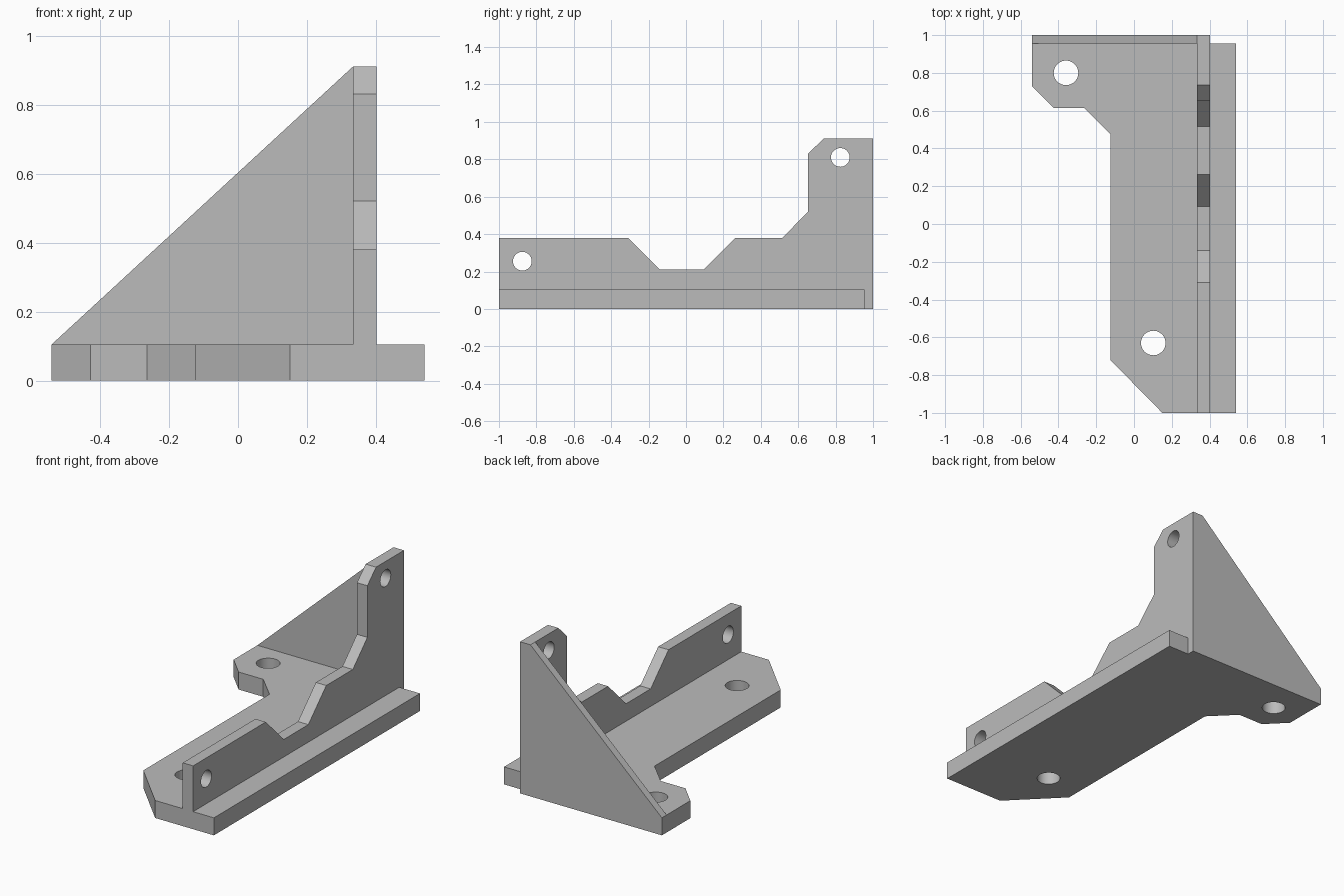
import bpy
import bmesh
from mathutils import Matrix, Vector

cube = bpy.data.objects.get("Cube")
if cube:
    bpy.data.objects.remove(cube, do_unlink=True)

grey = bpy.data.materials.new("plain grey")
grey.use_nodes = True
COLOUR = (0.5, 0.5, 0.5, 1)
grey.diffuse_color = COLOUR
grey.node_tree.nodes["Principled BSDF"].inputs["Base Color"].default_value = COLOUR

THICK = 0.105                    # base plate thickness
WALL_IN, WALL_OUT = 0.333, 0.402
GUSSET_Y = 0.955
TOP = 0.91


def add_object(name, bm):
    bmesh.ops.recalc_face_normals(bm, faces=bm.faces)
    mesh = bpy.data.meshes.new(name)
    bm.to_mesh(mesh)
    bm.free()
    mesh.materials.append(grey)
    obj = bpy.data.objects.new(name, mesh)
    bpy.context.collection.objects.link(obj)
    return obj


def plate(name, outline, offset):
    """Extrude a closed 3D outline along an offset."""
    bm = bmesh.new()
    face = bm.faces.new([bm.verts.new(p) for p in outline])
    new = bmesh.ops.extrude_face_region(bm, geom=[face])["geom"]
    verts = [v for v in new if isinstance(v, bmesh.types.BMVert)]
    bmesh.ops.translate(bm, verts=verts, vec=offset)
    return add_object(name, bm)


def combine(obj, other, operation):
    mod = obj.modifiers.new(operation.lower(), "BOOLEAN")
    mod.operation = operation
    mod.solver = "EXACT"
    mod.object = other
    bpy.context.view_layer.objects.active = obj
    bpy.ops.object.modifier_apply(modifier=mod.name)
    bpy.data.objects.remove(other, do_unlink=True)


def drill(obj, centre, axis, radius):
    bm = bmesh.new()
    turn = Vector((0, 0, 1)).rotation_difference(Vector(axis)).to_matrix().to_4x4()
    bmesh.ops.create_cone(bm, cap_ends=True, segments=48, radius1=radius,
                          radius2=radius, depth=0.3,
                          matrix=Matrix.Translation(centre) @ turn)
    cutter = add_object("hole_cutter", bm)
    cutter.hide_render = True
    combine(obj, cutter, "DIFFERENCE")


# Base plate, with a mounting ear at the back and a chamfered front corner
base_xy = [(-0.54, 1), (-0.54, 0.73), (-0.427, 0.615), (-0.263, 0.615),
           (-0.125, 0.477), (-0.125, -0.72), (0.15, -1), (0.54, -1),
           (0.54, GUSSET_Y), (WALL_OUT, GUSSET_Y), (WALL_OUT, 1)]
bracket = plate("bracket", [(x, y, 0) for x, y in base_xy], (0, 0, THICK))

# Upright wall with a notched top edge
wall_yz = [(-1, 0), (1, 0), (1, TOP), (0.735, TOP), (0.653, 0.83),
           (0.653, 0.52), (0.515, 0.38), (0.263, 0.38), (0.093, 0.21),
           (-0.14, 0.21), (-0.31, 0.38), (-1, 0.38)]
wall = plate("upright_wall", [(WALL_IN, y, z) for y, z in wall_yz],
             (WALL_OUT - WALL_IN, 0, 0))
combine(bracket, wall, "UNION")

# Triangular gusset closing the back
gusset_xz = [(-0.54, 0), (WALL_OUT, 0), (WALL_OUT, TOP), (WALL_IN, TOP),
             (-0.54, THICK)]
gusset = plate("back_gusset", [(x, GUSSET_Y, z) for x, z in gusset_xz],
               (0, 1 - GUSSET_Y, 0))
combine(bracket, gusset, "UNION")

# Screw holes in the base and the wall
for x, y in [(-0.36, 0.8), (0.102, -0.63)]:
    drill(bracket, (x, y, THICK / 2), (0, 0, 1), 0.065)
for y, z in [(0.825, 0.81), (-0.875, 0.255)]:
    drill(bracket, (0.37, y, z), (1, 0, 0), 0.05)

# Tidy coplanar faces, then smooth only the hole walls
bm = bmesh.new()
bm.from_mesh(bracket.data)
bmesh.ops.remove_doubles(bm, verts=bm.verts, dist=0.0002)
bm.to_mesh(bracket.data)
bm.free()
bpy.ops.object.select_all(action="DESELECT")
bracket.select_set(True)
bpy.context.view_layer.objects.active = bracket
bpy.ops.object.shade_smooth_by_angle(angle=0.5)
